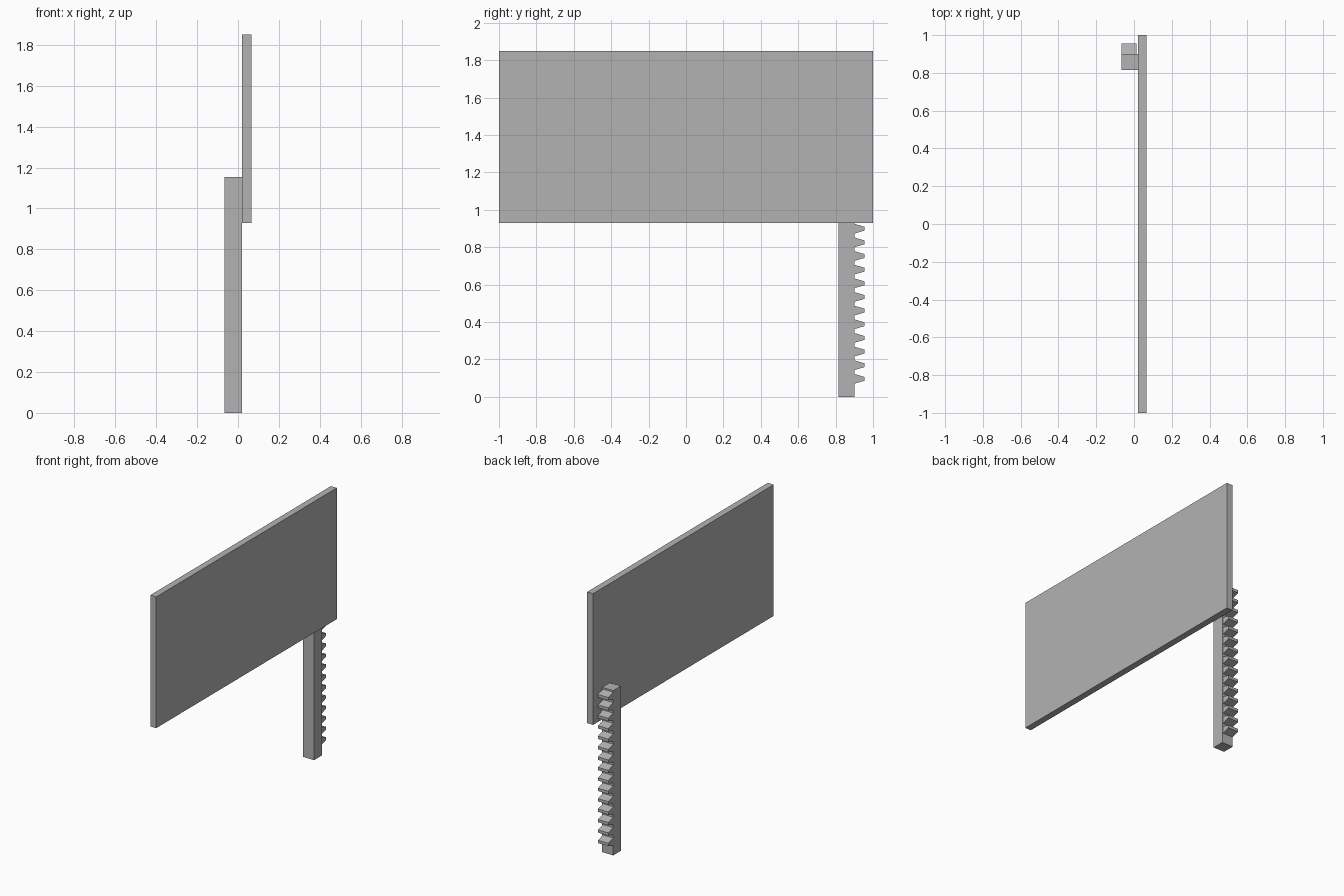
import bpy

cube = bpy.data.objects.get("Cube")
if cube:
    bpy.data.objects.remove(cube, do_unlink=True)

# Single plain grey
grey = bpy.data.materials.new("plain grey")
grey.use_nodes = True
colour = (0.45, 0.45, 0.45, 1)
grey.diffuse_color = colour
grey.node_tree.nodes["Principled BSDF"].inputs["Base Color"].default_value = colour


def extrude_profile(name, profile, x0, x1):
    """Solid made by extruding a (y, z) outline from x0 to x1."""
    n = len(profile)
    verts = [(x, y, z) for x in (x0, x1) for y, z in profile]
    faces = [tuple(reversed(range(n))), tuple(range(n, 2 * n))]
    faces += [(i, (i + 1) % n, n + (i + 1) % n, n + i) for i in range(n)]
    mesh = bpy.data.meshes.new(name)
    mesh.from_pydata(verts, [], faces)
    mesh.materials.append(grey)
    obj = bpy.data.objects.new(name, mesh)
    bpy.context.collection.objects.link(obj)
    return obj


def rectangle(y0, y1, z0, z1):
    return [(y0, z0), (y1, z0), (y1, z1), (y0, z1)]


# Large flat panel
extrude_profile("panel", rectangle(-1, 1, 0.93, 1.85), 0.02, 0.066)

# Upright bar fixed to the panel's right face
ROOT, TIP = 0.9, 0.955
extrude_profile("rack_bar", rectangle(0.815, ROOT, 0, 1.155), -0.066, 0.02)

# Row of tapered teeth along the back of the bar
PITCH, FIRST = 0.073, 0.096
for i in range(15):
    z = FIRST + i * PITCH
    tooth = [(ROOT, z - 0.026), (TIP, z - 0.01), (TIP, z + 0.01), (ROOT, z + 0.026)]
    extrude_profile(f"rack_tooth_{i + 1}", tooth, -0.066, 0.014)
